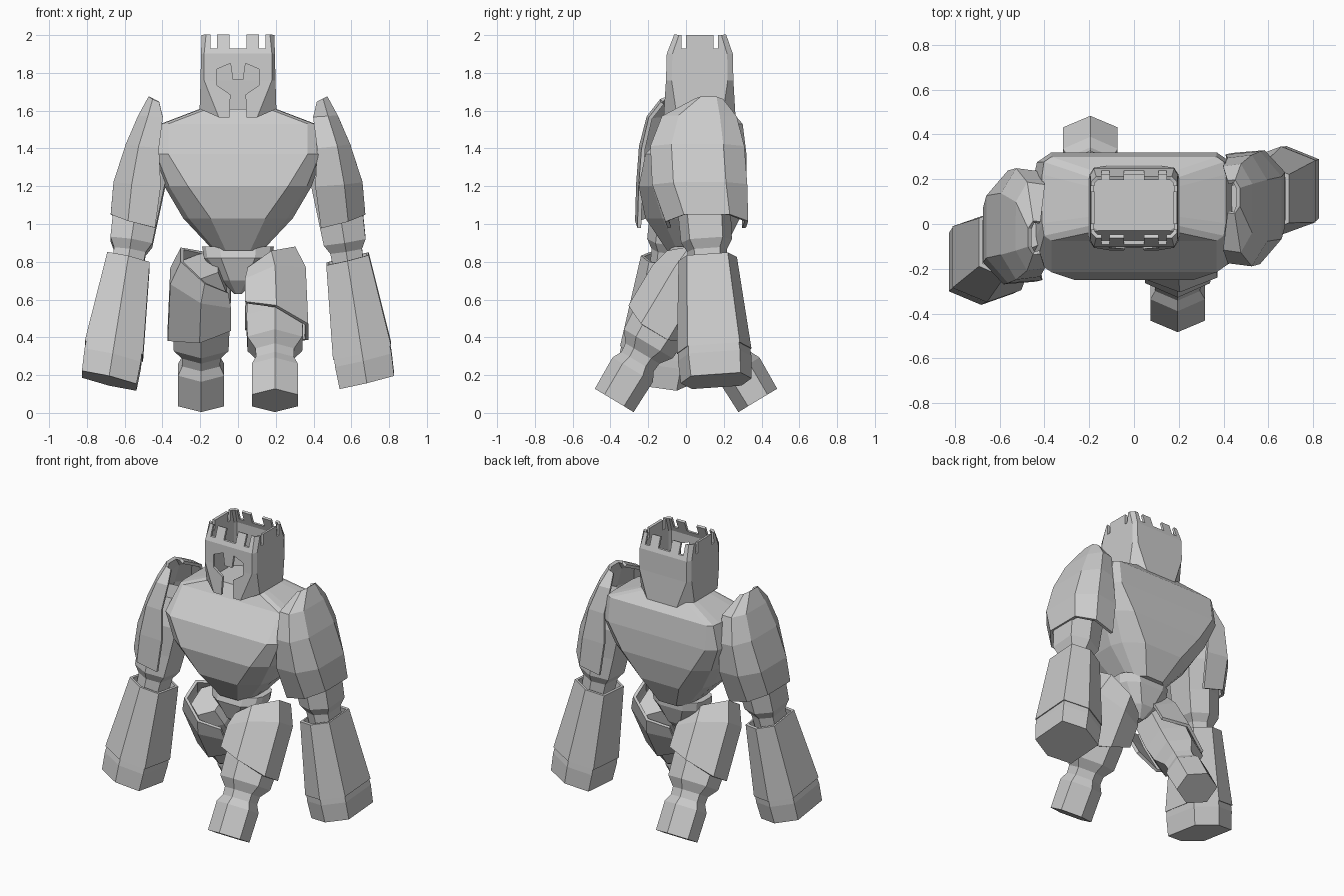
import bpy, bmesh
from math import radians
from mathutils import Matrix, Vector

cube = bpy.data.objects.get("Cube")
if cube:
    bpy.data.objects.remove(cube, do_unlink=True)

stone = bpy.data.materials.new("stone_grey")
stone.use_nodes = True
stone.diffuse_color = (0.6, 0.6, 0.6, 1)
stone.node_tree.nodes["Principled BSDF"].inputs["Base Color"].default_value = (0.6, 0.6, 0.6, 1)


def finish(name, bm, thick=0):
    bmesh.ops.recalc_face_normals(bm, faces=bm.faces)
    mesh = bpy.data.meshes.new(name)
    bm.to_mesh(mesh)
    bm.free()
    mesh.materials.append(stone)
    ob = bpy.data.objects.new(name, mesh)
    bpy.context.collection.objects.link(ob)
    if thick:
        mod = ob.modifiers.new("thickness", 'SOLIDIFY')
        mod.thickness, mod.offset = thick, 0
    return ob


def loft(name, rings, matrix=Matrix(), closed=True, caps=True, thick=0):
    """Skin a list of point rings into one faceted surface."""
    bm = bmesh.new()
    rows = [[bm.verts.new(matrix @ Vector(p)) for p in ring] for ring in rings]
    n = len(rows[0])
    for a, b in zip(rows, rows[1:]):
        for i in range(n if closed else n - 1):
            j = (i + 1) % n
            bm.faces.new((a[i], a[j], b[j], b[i]))
    if caps:
        bm.faces.new(rows[0])
        bm.faces.new(rows[-1])
    return finish(name, bm, thick)


def hexagon(z, rx, ry, flat=.5, slope=0):
    """Six sided limb section; flat is the side panel's share of the depth."""
    f, d = flat * ry, slope * rx
    return [(0, -ry, z), (rx, -f, z + d), (rx, f, z + d),
            (0, ry, z), (-rx, f, z - d), (-rx, -f, z - d)]


def wrap(z_in, z_out, xi, xo, yf, yb, lip=.12, bevel=.28, share=.5):
    """Open plate section wrapping front, outside and back of a limb."""
    d, mid = yb - yf, xi + (xo - xi) * share
    zm = (z_in + z_out) / 2
    return [(xi, yf + lip * d, z_in), (mid, yf, zm), (xo, yf + bevel * d, z_out),
            (xo, yb - bevel * d, z_out), (mid, yb, zm), (xi, yb - lip * d, z_in)]


def barrel(z, w, yf, yb, square):
    """Twelve sided torso section, from round to boxy."""
    d, b = yb - yf, .3 * (1 - square) + .03
    right = [(square * w, yf), ((.8 + .2 * square) * w, yf + b * d), (w, yf + (b + .15) * d),
             (w, yb - (b + .15) * d), ((.8 + .2 * square) * w, yb - b * d), (square * w, yb)]
    return [(x, y, z) for x, y in right] + [(-x, y, z) for x, y in reversed(right)]


def place(s, x, y, z, tilt, swing):
    """Limb frame: tilt in, swing, then mirror to side s."""
    return (Matrix.Diagonal((s, 1, 1, 1)) @ Matrix.Translation((x, y, z))
            @ Matrix.Rotation(radians(swing), 4, 'X')
            @ Matrix.Rotation(radians(tilt), 4, 'Y'))


# Torso and pelvis
loft("torso", [barrel(*r) for r in (
    (.86, .13, -.1, .2, .5), (1.03, .29, -.215, .285, .5), (1.2, .39, -.25, .32, .68),
    (1.37, .45, -.215, .32, .82), (1.53, .41, -.075, .3, .9), (1.61, .2, -.03, .23, .8))])
loft("pelvis", [barrel(*r, .5) for r in (
    (.63, .02, .0, .07), (.7, .09, -.06, .13), (.82, .18, -.1, .17), (.88, .19, -.08, .17))])

# Limbs and armour plates, mirrored with opposite swing
for s, side in ((1, "left"), (-1, "right")):
    arm = place(s, .682, .16 if s > 0 else -.175, .17, -9, 4 if s > 0 else -8)
    loft(side + "_upper_arm", [hexagon(*r, .65) for r in (
        (.6, .08, .1), (.7, .085, .105), (.75, .112, .135),
        (.9, .12, .14), (1.1, .13, .16), (1.28, .09, .12))], arm)
    loft(side + "_gauntlet", [hexagon(*r, .7, .08) for r in (
        (.165, .14, .175), (.16, .158, .198), (.655, .115, .155),
        (.655, .1, .135), (.6, .1, .135))], arm)
    loft(side + "_fist", [hexagon(*r, .7, .08) for r in (
        (0, .148, .188), (.12, .153, .195), (.18, .15, .19))], arm)

    pad = [wrap(*r, .03, .22, .62) for r in (
        (.98, 1.05, .44, .665, -.1, .32), (1.2, 1.22, .41, .65, -.17, .315),
        (1.4, 1.42, .42, .585, -.18, .3), (1.56, 1.57, .4, .52, -.12, .26),
        (1.64, 1.67, .42, .465, .05, .19))]
    if s < 0:
        pad = [[(x, .06 - y, z) for x, y, z in ring] for ring in pad]
    loft(side + "_shoulder_plate", pad, Matrix.Diagonal((s, 1, 1, 1)),
         closed=False, caps=False, thick=.02)

    leg = place(s, .195, -s * .38, .066, 0, -s * 31)
    loft(side + "_leg", [hexagon(*r) for r in (
        (0, .122, .12), (.19, .122, .125), (.24, .1, .1), (.29, .102, .105),
        (.35, .145, .15), (.48, .15, .16), (.72, .13, .155), (.83, .09, .13))], leg)
    loft(side + "_thigh_plate", [wrap(*r) for r in (
        (.52, .42, -.155, .168, -.185, .175), (.66, .77, -.155, .155, -.185, .175),
        (.74, .9, -.14, .1, -.16, .15))], leg, closed=False, caps=False, thick=.02)


# Helmet: hollow shell with crown notches and a visor slot
def helmet_ring(fx, w, yf, yb, c, zf, zs, zb):
    half = [(fx, yf, zf), (w, yf + c, zs), (w, yb - c, zs), (fx, yb, zb)]
    return half + [(-x, y, z) for x, y, z in reversed(half)]


helmet = loft("helmet", [helmet_ring(*r) for r in (
    (.1, .195, -.11, .255, .06, 1.565, 1.61, 1.54),
    (.175, .19, -.098, .243, .025, 1.76, 1.76, 1.76),
    (.175, .187, -.094, .24, .025, 1.9, 1.9, 1.9),
    (.165, .184, -.055, .205, .02, 2, 2, 2))], caps=False, thick=.018)


def boxes(name, spans):
    bm = bmesh.new()
    for lo, hi in spans:
        lo, hi = Vector(lo), Vector(hi)
        m = Matrix.Translation((lo + hi) / 2) @ Matrix.Diagonal((*(hi - lo), 1))
        bmesh.ops.create_cube(bm, size=1, matrix=m)
    return finish(name, bm)


cutters = [
    boxes("front_notches", [((a, -1, 1.93), (b, 1, 2.2)) for a, b in
                            ((-.145, -.11), (-.045, .045), (.11, .145))]),
    boxes("side_notches", [((-1, a, 1.93), (1, b, 2.2)) for a, b in
                           ((-.025, .0), (.145, .17))])]
half_visor = [(.028, 1.765), (.04, 1.85), (.112, 1.82), (.112, 1.735), (.04, 1.685), (.052, 1.4)]
visor = half_visor + [(-x, z) for x, z in reversed(half_visor)]
cutters.append(loft("visor_slot", [[(x, y, z) for x, z in visor] for y in (-.4, .03)]))

for cutter in cutters:
    cutter.hide_render = True
    mod = helmet.modifiers.new(cutter.name, 'BOOLEAN')
    mod.operation, mod.solver, mod.object = 'DIFFERENCE', 'EXACT', cutter
bpy.context.view_layer.update()
graph = bpy.context.evaluated_depsgraph_get()
carved = bpy.data.meshes.new_from_object(helmet.evaluated_get(graph))
helmet.modifiers.clear()
helmet.data = carved
for cutter in cutters:
    bpy.data.objects.remove(cutter, do_unlink=True)
